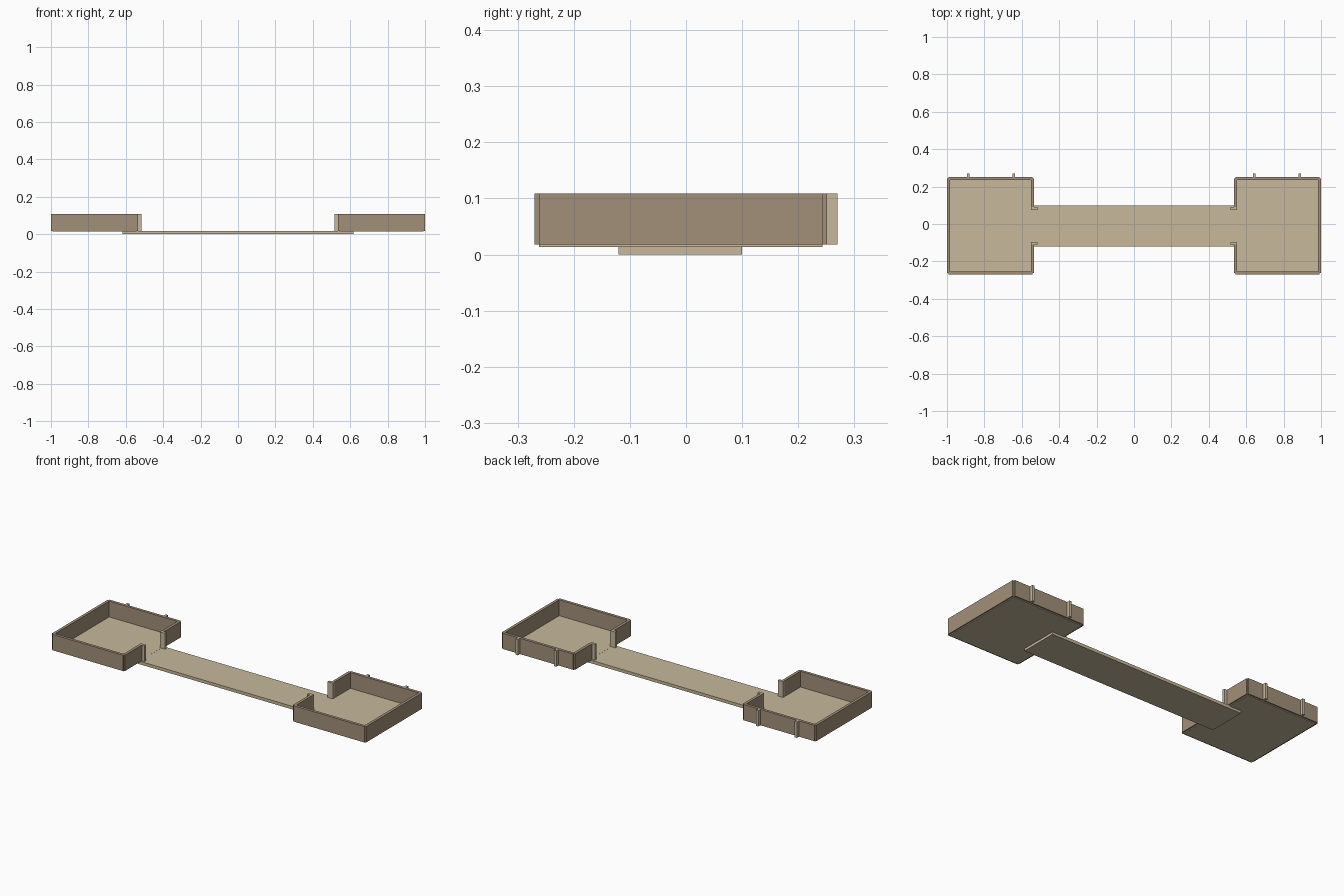
import bpy

old = bpy.data.objects.get("Cube")
if old:
    bpy.data.objects.remove(old, do_unlink=True)


def make_material(name, color):
    mat = bpy.data.materials.new(name)
    mat.use_nodes = True
    mat.diffuse_color = color
    mat.node_tree.nodes["Principled BSDF"].inputs["Base Color"].default_value = color
    return mat


tan = make_material("pale tan", (0.57, 0.48, 0.33, 1))
brown = make_material("warm brown", (0.36, 0.28, 0.19, 1))


def box(name, x, y, z, mat):
    """Box from (low, high) ranges on each axis."""
    ranges = (x, y, z)
    bpy.ops.mesh.primitive_cube_add(size=1, location=[sum(r) / 2 for r in ranges])
    obj = bpy.context.object
    obj.name = name
    obj.scale = [abs(r[1] - r[0]) for r in ranges]
    bpy.ops.object.transform_apply(location=False, rotation=False, scale=True)
    obj.data.materials.append(mat)
    return obj


DECK, TOP = 0.018, 0.109        # walking surface and wall top
HALF = 0.008                    # half the wall thickness
NEAR, FAR = 0.542, 0.992        # wall centre lines across x
FRONT, BACK = -0.262, 0.243     # wall centre lines across y
MID = -0.01                     # centre line of the bridge
WALL = (DECK, TOP)

# Long bridge running under both platforms
box("bridge_deck", (-0.618, 0.618), (MID - 0.11, MID + 0.11), (0, DECK - 0.0002), tan)

for side, s in (("left", 1), ("right", -1)):
    def span(a, b):
        return (s * a, s * b)

    # Platform floor
    box(f"{side}_floor", span(NEAR, FAR), (FRONT, BACK), (0.0135, DECK), tan)

    # Walls straddle the floor edge, leaving small notches at the corners
    for label, y in (("front", FRONT), ("back", BACK)):
        box(f"{side}_{label}_wall", span(NEAR, FAR), (y - HALF, y + HALF), WALL, brown)
    box(f"{side}_outer_wall", span(FAR - HALF, FAR + HALF), (FRONT, BACK), WALL, brown)

    # Inner walls stop at the bridge opening, each ending in a short jamb
    for label, d, edge in (("front", -1, FRONT), ("back", 1, BACK)):
        box(f"{side}_{label}_inner_wall", span(NEAR - HALF, NEAR + HALF),
            (MID + d * 0.1, edge), WALL, brown)
        box(f"{side}_{label}_jamb", span(0.517, NEAR + HALF),
            (MID + d * 0.086, MID + d * 0.1), WALL, tan)

    # Slim pilasters on the back wall
    for i, x in enumerate((0.642, 0.887)):
        box(f"{side}_pilaster_{i + 1}", span(x - 0.007, x + 0.007),
            (BACK, 0.27), WALL, tan)
